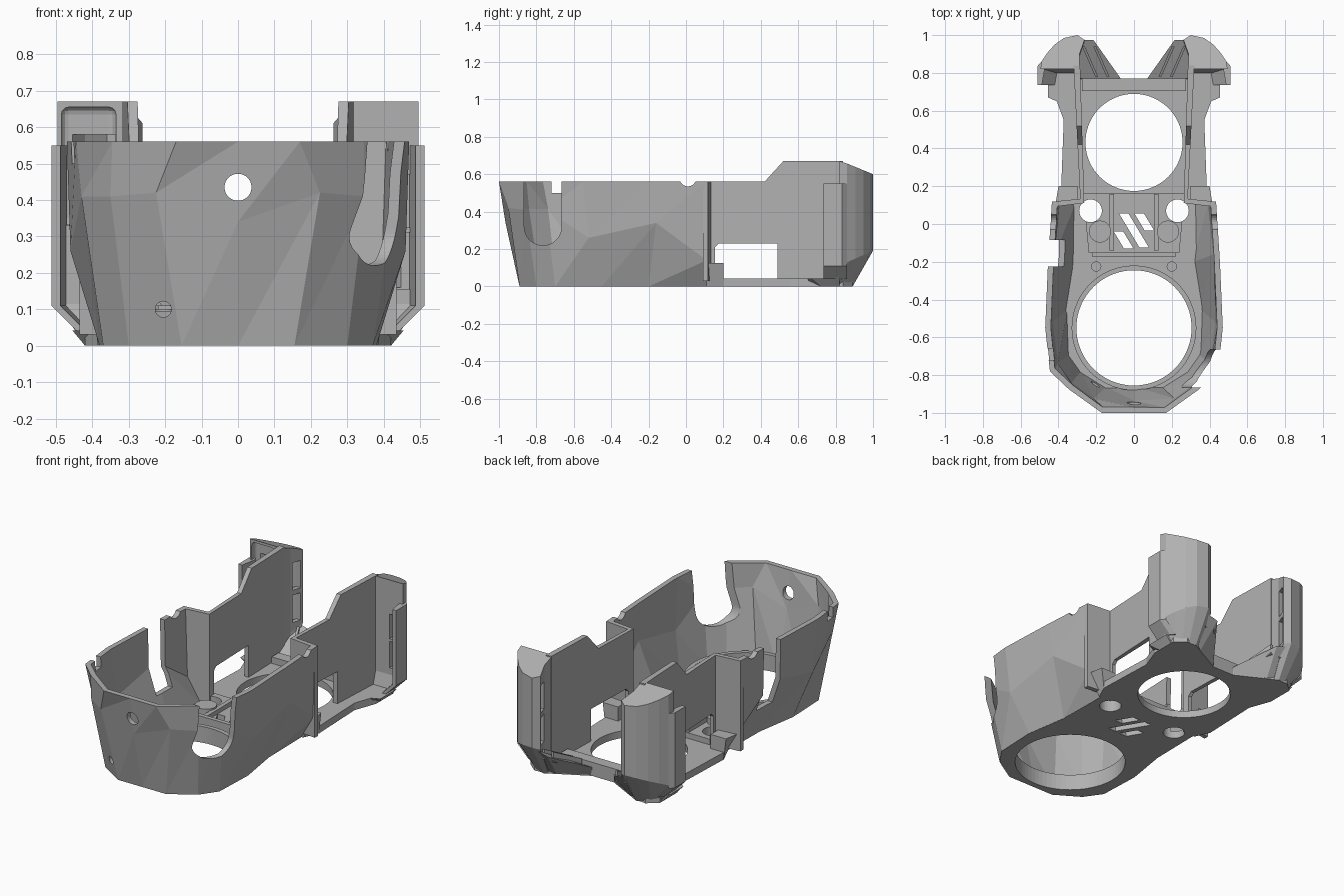
import bpy, bmesh, math
from mathutils import Vector

if "Cube" in bpy.data.objects:
    bpy.data.objects.remove(bpy.data.objects["Cube"])

grey = bpy.data.materials.new("matte_grey")
grey.diffuse_color = (0.44, 0.44, 0.44, 1)
grey.use_nodes = True
grey.node_tree.nodes["Principled BSDF"].inputs["Base Color"].default_value = grey.diffuse_color


def finish(name, bm, helper=False):
    bmesh.ops.recalc_face_normals(bm, faces=bm.faces)
    me = bpy.data.meshes.new(name)
    bm.to_mesh(me)
    bm.free()
    ob = bpy.data.objects.new(name, me)
    bpy.context.collection.objects.link(ob)
    me.materials.append(grey)
    if helper:
        ob.hide_render = True
        ob.hide_set(True)
    return ob


def loft(name, rings, helper=False):
    """Closed rings of 3D points joined into a capped solid."""
    bm = bmesh.new()
    vs = [[bm.verts.new(p) for p in r] for r in rings]
    n = len(rings[0])
    for a, b in zip(vs, vs[1:]):
        for i in range(n):
            j = (i + 1) % n
            bm.faces.new((a[i], a[j], b[j], b[i]))
    bm.faces.new(vs[0])
    bm.faces.new(vs[-1])
    return finish(name, bm, helper)


def prism(name, pts, z0, z1, helper=False):
    return loft(name, [[(x, y, z) for x, y in pts] for z in (z0, z1)], helper)


def box(name, x0, x1, y0, y1, z0, z1, helper=False):
    return prism(name, [(x0, y0), (x1, y0), (x1, y1), (x0, y1)], z0, z1, helper)


def rod(name, c, r, depth, axis="Z", n=48, helper=False):
    """Cylinder centred on c along an axis."""
    bm = bmesh.new()
    bmesh.ops.create_cone(bm, cap_ends=True, segments=n, radius1=r, radius2=r, depth=depth)
    d = {"X": (1, 0, 0), "Y": (0, 1, 0), "Z": (0, 0, 1)}[axis]
    m = Vector((0, 0, 1)).rotation_difference(Vector(d)).to_matrix()
    bmesh.ops.rotate(bm, verts=bm.verts, matrix=m)
    bmesh.ops.translate(bm, verts=bm.verts, vec=c)
    return finish(name, bm, helper)


def cut(ob, *cutters):
    for c in cutters:
        m = ob.modifiers.new("cut", "BOOLEAN")
        m.operation, m.solver, m.object = "DIFFERENCE", "EXACT", c


def sym(half):
    return half + [(-x, y) for x, y in reversed(half)]


# openings shared by the floor parts
front_bore = rod("front_bore", (0, -0.55, 0), 0.305, 1, n=72, helper=True)
rear_bore = rod("rear_bore", (0, 0.432, 0), 0.257, 1, n=72, helper=True)
bolt_bores = [rod("bolt_bore", (s * 0.23, 0.07, 0), 0.06, 1, helper=True) for s in (-1, 1)]
slots = []
for x, y, h in ((-0.055, -0.085, 0.09), (0, -0.035, 0.18), (0.055, 0.01, 0.09)):
    t, k = h / 2, 0.3 * h
    slots.append(prism("vent_slot", [(x + k - 0.025, y - t), (x + k + 0.025, y - t),
                                     (x - k + 0.025, y + t), (x - k - 0.025, y + t)],
                       -0.5, 0.5, True))

# floor plate
floor = prism("floor_plate", sym([(0.155, -0.888), (0.30, -0.798), (0.368, -0.70), (0.378, -0.45),
                                  (0.338, -0.2), (0.335, 0.11), (0.385, 0.2), (0.372, 0.55), (0.42, 0.68),
                                  (0.42, 0.84), (0.36, 0.89), (0.28, 0.88), (0.07, 0.77)]), 0, 0.042)
cut(floor, front_bore, rear_bore, *bolt_bores, *slots)

# rim around the front opening
rim = rod("front_rim", (0, -0.55, 0.05), 0.33, 0.09, n=72)
cut(rim, front_bore)

# raised centre deck with bosses
deck = prism("centre_deck", sym([(0.24, -0.15), (0.27, 0.165)]), 0.03, 0.075)
cut(deck, *bolt_bores, *slots)
box("deck_lip", -0.22, 0.22, -0.175, -0.15, 0.03, 0.11)
box("rear_bar", -0.275, 0.275, 0.705, 0.77, 0.03, 0.08)
for s in (-1, 1):
    rod("large_boss", (s * 0.18, -0.04, 0.08), 0.058, 0.06)
    rod("small_boss", (s * 0.2, -0.225, 0.06), 0.027, 0.08, n=24)
    box("deck_post", *sorted((s * 0.105, s * 0.13)), -0.14, 0.16, 0.03, 0.1)

# faceted front shell: columns of bottom, middle and top points
cols = [((0.335, 0.11, 0), (0.42, 0.11, 0.14), (0.435, 0.11, 0.56)),
        ((0.34, -0.2, 0), (0.45, -0.16, 0.34), (0.455, -0.2, 0.56)),
        ((0.38, -0.45, 0), (0.46, -0.52, 0.26), (0.47, -0.55, 0.56)),
        ((0.37, -0.7, 0), (0.43, -0.75, 0.41), (0.445, -0.78, 0.56)),
        ((0.30, -0.8, 0), (0.35, -0.86, 0.41), (0.345, -0.875, 0.56)),
        ((0.155, -0.89, 0), (0.225, -0.95, 0.42), (0.17, -1, 0.56))]
nose = [((0, -0.89, 0), (0, -0.965, 0.34), (0, -1, 0.56))]
cols += nose + [tuple((-x, y, z) for x, y, z in c) for c in reversed(cols)]
bm = bmesh.new()
grid = [[bm.verts.new(p) for p in c] for c in cols]
for a, b in zip(grid, grid[1:]):
    for i in (0, 1):
        bm.faces.new((b[i], a[i], a[i + 1]))
        bm.faces.new((b[i], a[i + 1], b[i + 1]))
bm.normal_update()
bm.faces.ensure_lookup_table()
if bm.faces[len(bm.faces) // 2].normal.y > 0:
    bmesh.ops.reverse_faces(bm, faces=bm.faces)
me = bpy.data.meshes.new("front_shell")
bm.to_mesh(me)
bm.free()
shell = bpy.data.objects.new("front_shell", me)
bpy.context.collection.objects.link(shell)
me.materials.append(grey)
sol = shell.modifiers.new("thickness", "SOLIDIFY")
sol.thickness, sol.offset = 0.03, -1
cut(shell,
    rod("cable_hole", (0, -0.97, 0.435), 0.037, 0.2, "Y", helper=True),
    rod("screw_hole", (-0.205, -0.88, 0.1), 0.022, 0.2, "Y", 24, True),
    rod("notch_round", (0.4, -0.765, 0.32), 0.1, 0.4, "X", helper=True),
    box("notch_top", 0.2, 0.6, -0.865, -0.665, 0.32, 0.8, True),
    box("rim_step", -0.6, -0.27, -0.72, -0.66, 0.5, 0.8, True),
    box("side_notch", -0.6, -0.27, -0.225, -0.085, 0.18, 0.8, True),
    rod("rim_dip", (0, 0.01, 0.58), 0.045, 2, "X", 24, True),
    box("rim_trim", -1, 1, -1.2, 0.3, 0.56, 0.8, True))

# side wall outline in y and z, wrapped around its window
wall_profile = [(0.11, 0), (0.11, 0.56), (0.42, 0.56), (0.52, 0.67), (0.84, 0.67), (0.84, 0),
                (0.49, 0), (0.49, 0.23), (0.175, 0.23), (0.155, 0.21), (0.155, 0)]
pillar_plan = [(0.288, 0.82), (0.288, 0.9), (0.262, 0.975), (0.30, 1), (0.37, 0.985),
               (0.42, 0.95), (0.46, 0.905), (0.49, 0.86), (0.495, 0.82)]

for s in (-1, 1):
    side = "right" if s > 0 else "left"

    def mir(pts):
        return [(s * p[0], *p[1:]) for p in pts]

    # side wall, splayed slightly outwards to the rear
    loft(side + "_side_wall", [[(s * (x + k * (y - 0.2)), y, z) for y, z in wall_profile]
                               for x, k in ((0.266, 0.03), (0.288, 0.05))])
    # shoulder joining shell and side wall
    prism(side + "_shoulder", mir([(0.435, 0.09), (0.435, 0.118), (0.27, 0.135), (0.27, 0.11)]), 0.03, 0.56)
    loft(side + "_shoulder_tab", [mir([(0.30, 0.11, 0.0), (0.345, 0.11, 0), (0.385, 0.2, 0), (0.30, 0.2, 0)]),
                                  mir([(0.30, 0.11, 0.125), (0.415, 0.11, 0.125), (0.40, 0.2, 0.125),
                                       (0.30, 0.2, 0.125)])])

    # rear pillar, tapered at the foot and sloped on top
    foot = mir([(0.30 + (x - 0.30) * 0.62, 0.74 + (y - 0.74) * 0.58, 0) for x, y in pillar_plan])
    waist = mir([(x, y, 0.115 + max(0, y - 0.83) * 0.45) for x, y in pillar_plan])
    cap = mir([(x, y, 0.67 - max(0, y - 0.83) * 0.41) for x, y in pillar_plan])
    pillar = loft(side + "_rear_pillar", [foot, waist, cap])
    cut(pillar, prism("pillar_cavity", mir([(0.315, 0.845), (0.31, 0.92), (0.295, 0.965), (0.36, 0.96),
                                            (0.42, 0.91), (0.465, 0.845)]), 0.16, 0.58, True))
    for z0, z1 in ((0.2, 0.36), (0.39, 0.55)):
        cut(pillar, box("inner_slot", *sorted((s * 0.2, s * 0.31)), 0.912, 0.962, z0, z1, True))
    if s > 0:
        for z0, z1 in ((0.155, 0.31), (0.325, 0.47)):
            cut(pillar, box("front_slot", 0.41, 0.475, 0.7, 0.87, z0, z1, True))
    else:
        recess = box("front_recess", -0.485, -0.335, 0.7, 0.86, 0.33, 0.655, True)
        bev = recess.modifiers.new("round", "BEVEL")
        bev.width, bev.segments = 0.02, 3
        cut(pillar, recess)

    # outer cheek beside the pillar
    outer = [(0.488, 0.735), (0.512, 0.735), (0.512, 0.835), (0.49, 0.86), (0.47, 0.835)]
    loft(side + "_outer_cheek", [mir([(x - 0.07, y, 0.04) for x, y in outer]),
                                 mir([(x, y, 0.11) for x, y in outer]),
                                 mir([(x, y, 0.55) for x, y in outer])])
    # sloped foot ledge
    loft(side + "_foot_ledge", [
        mir([(0.3, 0.62, 0), (0.42, 0.72, 0), (0.42, 0.82, 0), (0.3, 0.84, 0)]),
        mir([(0.3, 0.6, 0.042), (0.455, 0.67, 0.042), (0.455, 0.82, 0.042), (0.3, 0.84, 0.042)])])
    # slanted bracket between rear bar and pillar
    loft(side + "_rear_bracket", [
        mir([(0.07, 0.765, 0), (0.24, 0.86, 0.005), (0.30, 0.88, 0.005), (0.30, 0.765, 0)]),
        mir([(0.07, 0.77, 0.05), (0.215, 0.975, 0.15), (0.29, 0.975, 0.17), (0.29, 0.77, 0.06)])])
    # ribs on the bracket
    for x in (0.13, 0.19):
        loft(side + "_bracket_rib", [
            mir([(x + d, 0.78, 0.03), (x + d, 0.78, 0.09), (x + d + 0.07, 0.94, 0.17),
                 (x + d + 0.07, 0.94, 0.11)]) for d in (0, 0.015)])

# round parts are smooth, facets stay sharp
for ob in bpy.context.collection.objects:
    if "rim" == ob.name[-3:] or "_boss" in ob.name:
        bpy.ops.object.select_all(action="DESELECT")
        bpy.context.view_layer.objects.active = ob
        ob.select_set(True)
        bpy.ops.object.shade_smooth_by_angle(angle=math.radians(30))
